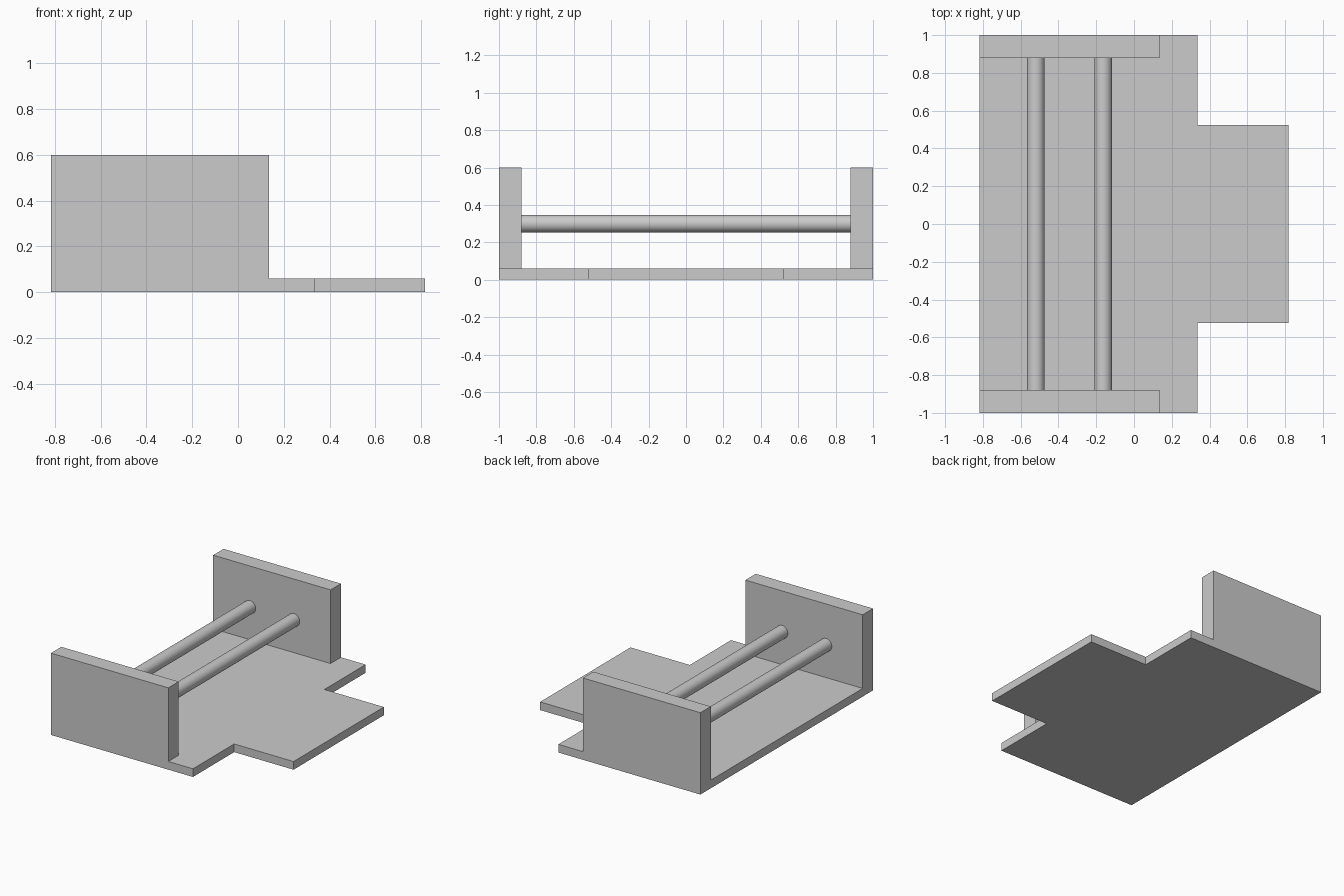
import bpy
import bmesh
import math

cube = bpy.data.objects.get("Cube")
if cube:
    bpy.data.objects.remove(cube, do_unlink=True)

# One plain grey for every part
grey = bpy.data.materials.new("plain_grey")
grey.use_nodes = True
grey.diffuse_color = (0.6, 0.6, 0.6, 1)
grey.node_tree.nodes["Principled BSDF"].inputs["Base Color"].default_value = (0.6, 0.6, 0.6, 1)

LEFT, WALL_END, BASE_END, TAB_END = -0.817, 0.135, 0.335, 0.817
BASE_TOP, WALL_TOP = 0.06, 0.6
WALL_INNER = 0.88
TAB_HALF = 0.523
ROD_RADIUS, ROD_Z = 0.047, 0.3


def prism(name, outline, z0, z1):
    """Extrude a flat outline from z0 up to z1."""
    bm = bmesh.new()
    face = bm.faces.new([bm.verts.new((x, y, z0)) for x, y in outline])
    top = bmesh.ops.extrude_face_region(bm, geom=[face])["geom"]
    verts = [v for v in top if isinstance(v, bmesh.types.BMVert)]
    bmesh.ops.translate(bm, verts=verts, vec=(0, 0, z1 - z0))
    bmesh.ops.recalc_face_normals(bm, faces=bm.faces)
    mesh = bpy.data.meshes.new(name)
    bm.to_mesh(mesh)
    bm.free()
    mesh.materials.append(grey)
    obj = bpy.data.objects.new(name, mesh)
    bpy.context.collection.objects.link(obj)
    return obj


# Base plate with a narrower tab on one side
half = [(LEFT, -1), (BASE_END, -1), (BASE_END, -TAB_HALF), (TAB_END, -TAB_HALF)]
prism("base_plate", half + [(x, -y) for x, y in reversed(half)], 0, BASE_TOP)

# Upright end walls
for name, side in (("front_wall", -1), ("back_wall", 1)):
    a, b = sorted((side * WALL_INNER, side))
    prism(name, [(LEFT, a), (WALL_END, a), (WALL_END, b), (LEFT, b)], BASE_TOP, WALL_TOP)

# Round rods spanning between the walls
for name, x in (("outer_rod", -0.52), ("inner_rod", -0.163)):
    bpy.ops.mesh.primitive_cylinder_add(
        vertices=48, radius=ROD_RADIUS, depth=2 * WALL_INNER,
        location=(x, 0, ROD_Z), rotation=(math.pi / 2, 0, 0))
    rod = bpy.context.object
    rod.name = name
    rod.data.materials.append(grey)
    bpy.ops.object.shade_smooth_by_angle()
